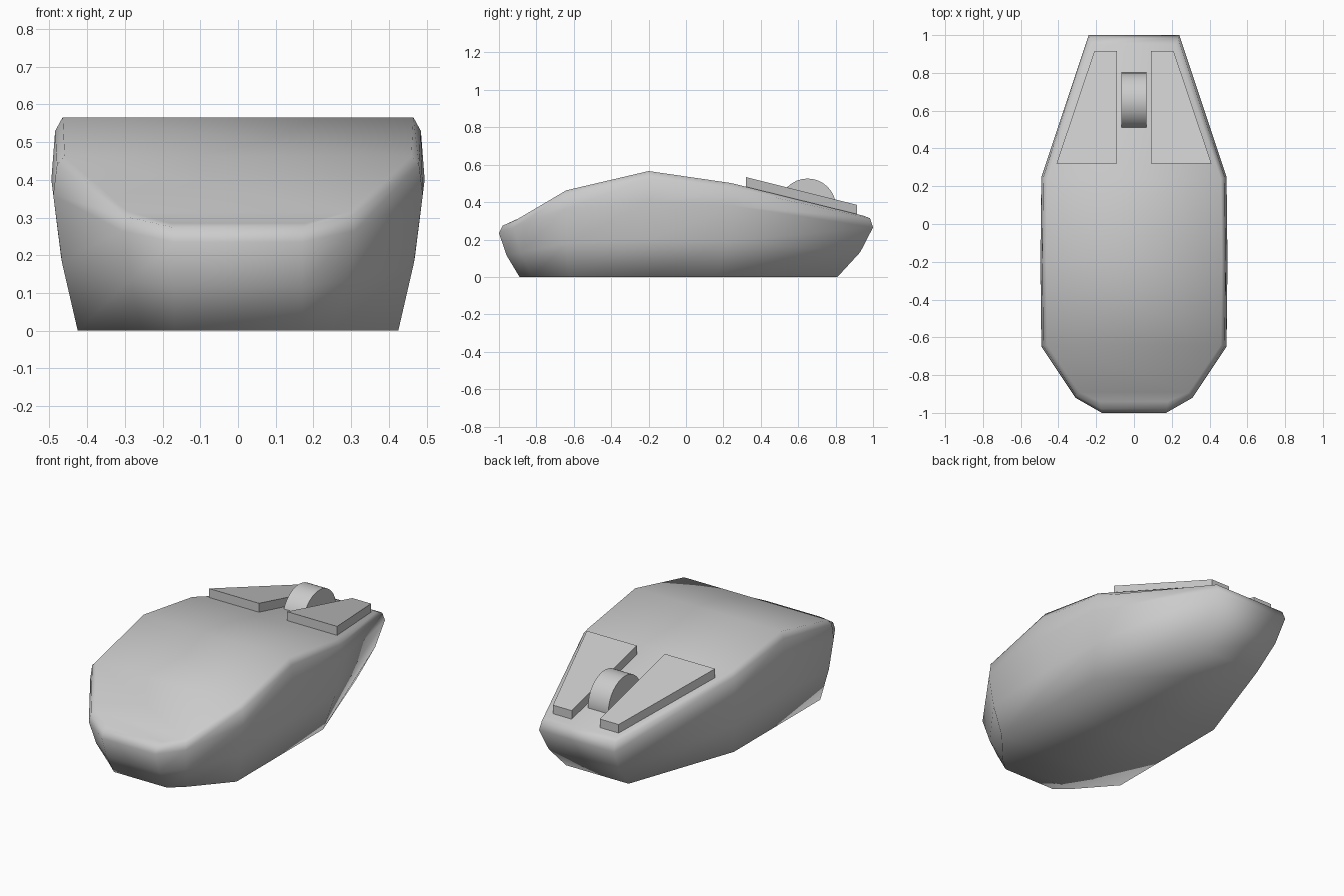
import bpy, bmesh, math
from mathutils import Vector, Matrix

if "Cube" in bpy.data.objects:
    bpy.data.objects.remove(bpy.data.objects["Cube"])


def finish(bm, name):
    bmesh.ops.recalc_face_normals(bm, faces=bm.faces)
    mesh = bpy.data.meshes.new(name)
    bm.to_mesh(mesh)
    bm.free()
    obj = bpy.data.objects.new(name, mesh)
    bpy.context.collection.objects.link(obj)
    return obj


# Body outline, front to back on the right half:
# base (x, y), widest (x, y, z), top edge (x, y, z)
columns = [
    ((.17, -.89), (.17, -1.0, .235), (.18, -.94, .285)),
    ((.25, -.82), (.31, -.92, .265), (.29, -.89, .315)),
    ((.425, -.62), (.49, -.65, .36), (.46, -.64, .463)),
    ((.425, -.20), (.495, -.20, .40), (.465, -.20, .566)),
    ((.425, .17), (.49, .25, .38), (.46, .24, .502)),
    ((.20, .81), (.24, 1.0, .265), (.22, .95, .327)),
]


def column_points(base, wide, top):
    b, w, t = Vector((*base, 0)), Vector(wide), Vector(top)
    low = b.lerp(w, .64)
    low.z = w.z * .5
    edge = w.lerp(t, .33)
    edge.z = w.z + .78 * (t.z - w.z)
    return [b, low, w, edge, t]


# Body: side walls as a closed loop of columns, then strips across top and base
bm = bmesh.new()
right = [[bm.verts.new(p) for p in column_points(*c)] for c in columns]
left = [[bm.verts.new((-v.co.x, v.co.y, v.co.z)) for v in col] for col in right]
loop = right + left[::-1]
for i, col in enumerate(loop):
    nxt = loop[(i + 1) % len(loop)]
    for k in range(4):
        bm.faces.new((col[k], nxt[k], nxt[k + 1], col[k + 1]))
for k in (0, 4):
    for i in range(len(columns) - 1):
        bm.faces.new((right[i][k], right[i + 1][k], left[i + 1][k], left[i][k]))
for f in bm.faces:
    f.smooth = True
finish(bm, "mouse_body")

# Click buttons: sloping flat plates
plan = [(.09, .32), (.41, .32), (.21, .915), (.09, .915)]
for side, name in ((1, "right_button"), (-1, "left_button")):
    bm = bmesh.new()
    rings = []
    for drop in (0, .055):
        rings.append([bm.verts.new((side * x, y, .535 - .25 * (y - .315) - drop))
                      for x, y in plan])
    for ring in rings:
        bm.faces.new(ring)
    for i in range(4):
        j = (i + 1) % 4
        bm.faces.new((rings[0][i], rings[0][j], rings[1][j], rings[1][i]))
    finish(bm, name)

# Scroll wheel
bm = bmesh.new()
bmesh.ops.create_cone(bm, cap_ends=True, segments=32, radius1=.152, radius2=.152, depth=.13,
                      matrix=Matrix.Translation((0, .65, .374)) @ Matrix.Rotation(math.pi / 2, 4, 'Y'))
for f in bm.faces:
    f.smooth = len(f.verts) == 4
wheel = finish(bm, "scroll_wheel")
bpy.context.view_layer.objects.active = wheel
wheel.select_set(True)
bpy.ops.object.shade_smooth_by_angle(angle=math.radians(30))
